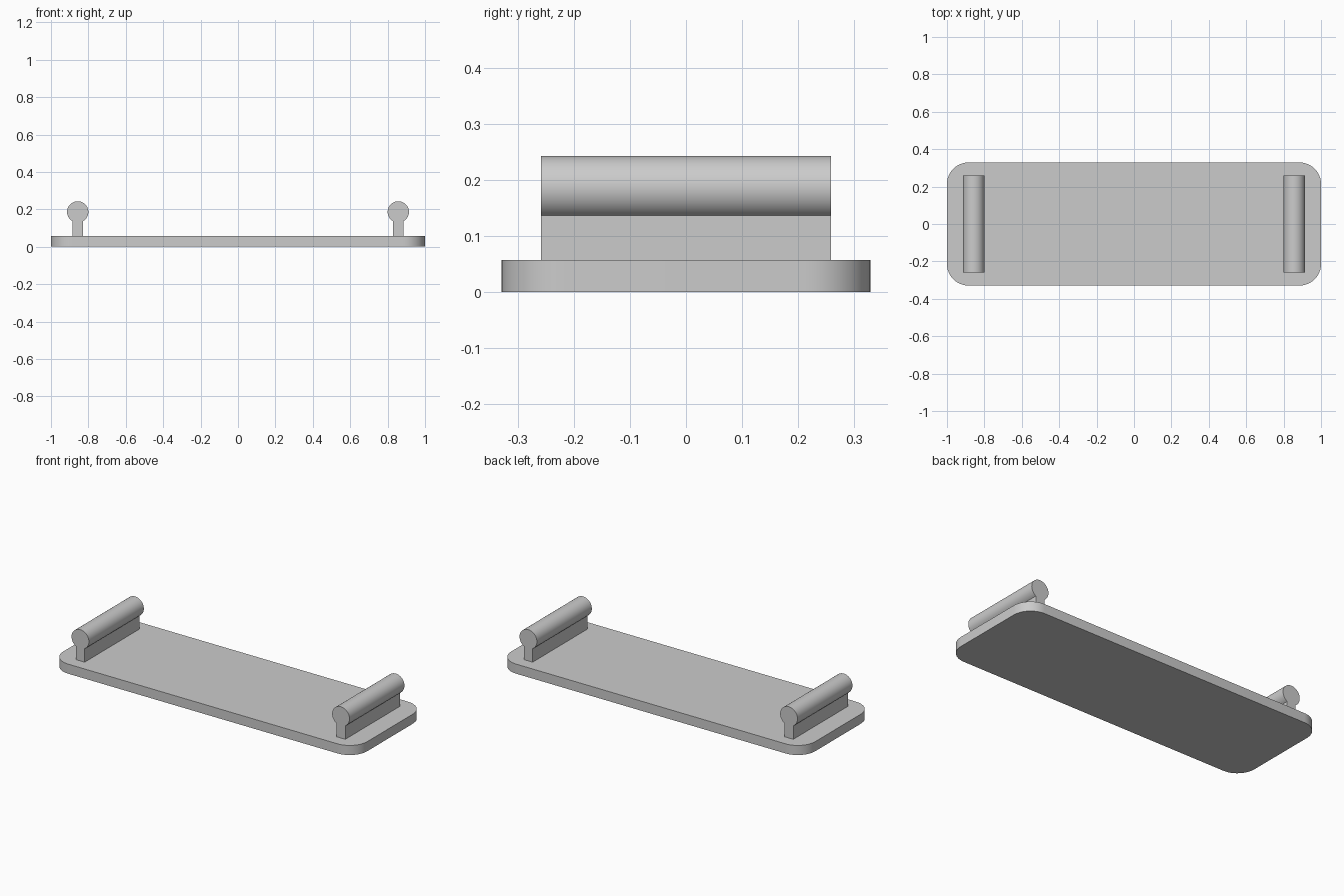
import bpy
import bmesh
from math import sin, cos, pi, asin, radians
from mathutils import Vector

cube = bpy.data.objects.get("Cube")
if cube:
    bpy.data.objects.remove(cube, do_unlink=True)

grey = bpy.data.materials.new("light_grey")
grey.use_nodes = True
colour = (0.6, 0.6, 0.6, 1)
grey.diffuse_color = colour
grey.node_tree.nodes["Principled BSDF"].inputs["Base Color"].default_value = colour


def arc(cx, cy, radius, start, end, steps):
    """Points along a circular arc."""
    angles = [start + (end - start) * i / steps for i in range(steps + 1)]
    return [(cx + radius * cos(a), cy + radius * sin(a)) for a in angles]


def extrude_profile(name, points, depth):
    """Extrude a closed outline of 3D points along the depth vector."""
    bm = bmesh.new()
    face = bm.faces.new([bm.verts.new(p) for p in points])
    result = bmesh.ops.extrude_face_region(bm, geom=[face], use_keep_orig=True)
    moved = [v for v in result["geom"] if isinstance(v, bmesh.types.BMVert)]
    bmesh.ops.translate(bm, verts=moved, vec=Vector(depth))
    bmesh.ops.recalc_face_normals(bm, faces=bm.faces)
    mesh = bpy.data.meshes.new(name)
    bm.to_mesh(mesh)
    bm.free()
    mesh.materials.append(grey)
    obj = bpy.data.objects.new(name, mesh)
    bpy.context.collection.objects.link(obj)
    bpy.ops.object.select_all(action="DESELECT")
    obj.select_set(True)
    bpy.context.view_layer.objects.active = obj
    bpy.ops.object.shade_smooth_by_angle(angle=radians(30))
    return obj


# Tray board with rounded corners
half_x, half_y, thick, corner = 1.0, 0.329, 0.057, 0.115
outline = []
for i, (sx, sy) in enumerate([(1, 1), (-1, 1), (-1, -1), (1, -1)]):
    outline += arc(sx * (half_x - corner), sy * (half_y - corner), corner,
                   i * pi / 2, (i + 1) * pi / 2, 12)
extrude_profile("tray_board", [(x, y, 0) for x, y in outline], (0, 0, thick))

# Handles: round grip on a flat stem, one keyhole profile each
grip_r, grip_z, stem_w, half_len = 0.057, 0.186, 0.029, 0.258
gap = asin(stem_w / grip_r)
for name, x in (("left_handle", 0.857), ("right_handle", -0.857)):
    keyhole = arc(x, grip_z, grip_r, -pi / 2 + gap, 1.5 * pi - gap, 40)
    keyhole += [(x - stem_w, thick), (x + stem_w, thick)]
    extrude_profile(name, [(px, -half_len, pz) for px, pz in keyhole],
                    (0, 2 * half_len, 0))
